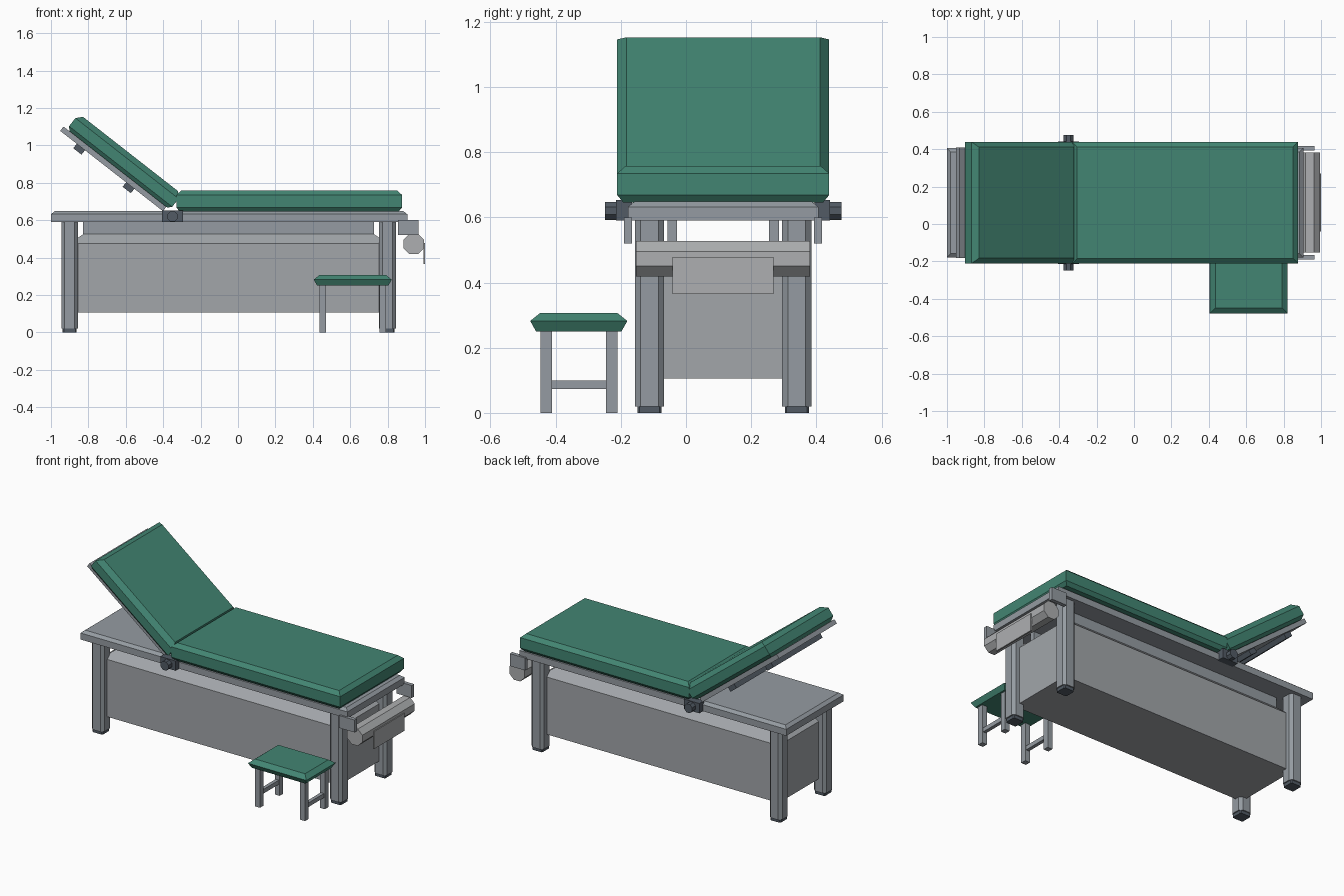
import bpy, bmesh, math
from mathutils import Matrix, Vector

if "Cube" in bpy.data.objects:
    bpy.data.objects.remove(bpy.data.objects["Cube"])

CY = 0.114  # centre line of the table in y


def material(name, rgb):
    m = bpy.data.materials.new(name)
    m.diffuse_color = (*rgb, 1)
    m.use_nodes = True
    m.node_tree.nodes["Principled BSDF"].inputs["Base Color"].default_value = m.diffuse_color
    return m


GREEN = material("green vinyl", (0.055, 0.235, 0.17))
DARK = material("dark rubber", (0.085, 0.105, 0.13))
STEEL = material("steel", (0.30, 0.33, 0.36))
PAPER = material("paper", (0.42, 0.43, 0.44))
PANEL = material("panel", (0.36, 0.38, 0.40))


def loft(name, rings, mat=None, matrix=None):
    """Closed solid through rings of equal point count."""
    bm = bmesh.new()
    loops = [[bm.verts.new(p) for p in ring] for ring in rings]
    bm.faces.new(loops[0])
    bm.faces.new(loops[-1])
    n = len(loops[0])
    for a, b in zip(loops, loops[1:]):
        for i in range(n):
            j = (i + 1) % n
            bm.faces.new((a[i], a[j], b[j], b[i]))
    bmesh.ops.recalc_face_normals(bm, faces=bm.faces)
    mesh = bpy.data.meshes.new(name)
    bm.to_mesh(mesh)
    bm.free()
    ob = bpy.data.objects.new(name, mesh)
    bpy.context.collection.objects.link(ob)
    if mat:
        mesh.materials.append(mat)
    if matrix:
        ob.matrix_world = matrix
    return ob


def layered(name, x, y, layers, mat=None, matrix=None):
    """Rectangular block; layers are (z, inset in x, inset in y)."""
    rings = []
    for z, ix, iy in layers:
        a, b, c, d = x[0] + ix, x[1] - ix, y[0] + iy, y[1] - iy
        rings.append([(a, c, z), (b, c, z), (b, d, z), (a, d, z)])
    return loft(name, rings, mat, matrix)


def box(name, x, y, z, mat=None, matrix=None):
    return layered(name, x, y, [(z[0], 0, 0), (z[1], 0, 0)], mat, matrix)


def post(name, cx, cy, half, cut, z, mat):
    """Square post with chamfered upright edges."""
    h, k = half, half - cut
    pts = [(-k, -h), (k, -h), (h, -k), (h, k), (k, h), (-k, h), (-h, k), (-h, -k)]
    return loft(name, [[(cx + px, cy + py, zz) for px, py in pts] for zz in z], mat)


def octagon_y(name, cx, cz, r, y, mat):
    """Eight-sided cylinder along y, flats facing the axes."""
    ang = [math.radians(22.5 + 45 * i) for i in range(8)]
    return loft(name, [[(cx + r * math.cos(t), yy, cz + r * math.sin(t)) for t in ang]
                       for yy in y], mat)


# Legs and rubber feet
for sx, xc in (("left", -0.9), ("right", 0.8)):
    for sy, yc in (("front", CY - 0.226), ("back", CY + 0.226)):
        post(f"{sy}_{sx}_leg", xc, yc, 0.045, 0.018, (0.02, 0.592), STEEL)
        post(f"{sy}_{sx}_foot", xc, yc, 0.037, 0.006, (0, 0.026), DARK)

# Cabinet body with sloped shoulders, and rails up to the deck
layered("cabinet", (-0.9, 0.8), (CY - 0.226, CY + 0.226),
        [(0.105, 0, 0), (0.475, 0, 0), (0.525, 0.072, 0.055)], PANEL)
for side, s in (("front", -1), ("back", 1)):
    a, b = sorted((CY + s * 0.171, CY + s * 0.141))
    box(f"{side}_rail", (-0.828, 0.728), (a, b), (0.52, 0.592), STEEL)

# Deck
layered("deck", (-1.0, 0.905), (CY - 0.292, CY + 0.292),
        [(0.59, 0, 0), (0.632, 0, 0), (0.648, 0.02, 0.02)], STEEL)

# Flat mattress
Y = (CY - 0.325, CY + 0.325)
layered("mattress", (-0.33, 0.877), Y,
        [(0.646, 0.018, 0.018), (0.668, 0, 0), (0.735, 0, 0), (0.758, 0.026, 0.026)], GREEN)

# Raised backrest: cushion, board and cross bars in a tilted frame
tilt = Matrix.Translation((-0.607, 0, 0.913)) @ Matrix.Rotation(math.radians(38), 4, "Y")
layered("backrest_cushion", (-0.35, 0.35), Y,
        [(-0.053, 0.018, 0.018), (-0.033, 0, 0), (0.022, 0, 0), (0.052, 0.028, 0.028)],
        GREEN, tilt)
box("backrest_board", (-0.372, 0.325), (CY - 0.295, CY + 0.295), (-0.082, -0.053), STEEL, tilt)
for name, s in (("upper", -0.232), ("lower", 0.103)):
    box(f"{name}_backrest_bar", (s - 0.028, s + 0.028), (CY - 0.25, CY + 0.25),
        (-0.112, -0.08), DARK, tilt)

# Hinge blocks with knobs
for side, s in (("front", -1), ("back", 1)):
    a, b = sorted((CY + s * 0.28, CY + s * 0.328))
    box(f"{side}_hinge", (-0.405, -0.295), (a, b), (0.59, 0.653), DARK)
    a, b = sorted((CY + s * 0.32, CY + s * 0.363))
    octagon_y(f"{side}_hinge_knob", -0.35, 0.62, 0.03, (a, b), DARK)

# Paper roll, its brackets and the hanging sheet
for side, s in (("front", -1), ("back", 1)):
    a, b = sorted((CY + s * 0.279, CY + s * 0.304))
    box(f"{side}_roll_bracket", (0.855, 0.965), (a, b), (0.52, 0.6), STEEL)
octagon_y("paper_roll", 0.94, 0.473, 0.059, (CY - 0.267, CY + 0.267), PAPER)
box("paper_sheet", (0.991, 1.0), (CY - 0.155, CY + 0.155), (0.365, 0.478), PAPER)

# Step stool
layered("stool_seat", (0.405, 0.822), (-0.478, -0.18),
        [(0.25, 0.018, 0.018), (0.282, 0, 0), (0.306, 0.03, 0.03)], GREEN)
for sx, xa in (("left", 0.435), ("right", 0.757)):
    for sy, ya in (("front", -0.447), ("back", -0.246)):
        box(f"stool_{sy}_{sx}_leg", (xa, xa + 0.035), (ya, ya + 0.036), (0, 0.255), STEEL)
    box(f"stool_{sx}_rail", (xa + 0.006, xa + 0.029), (-0.415, -0.24), (0.073, 0.1), STEEL)
